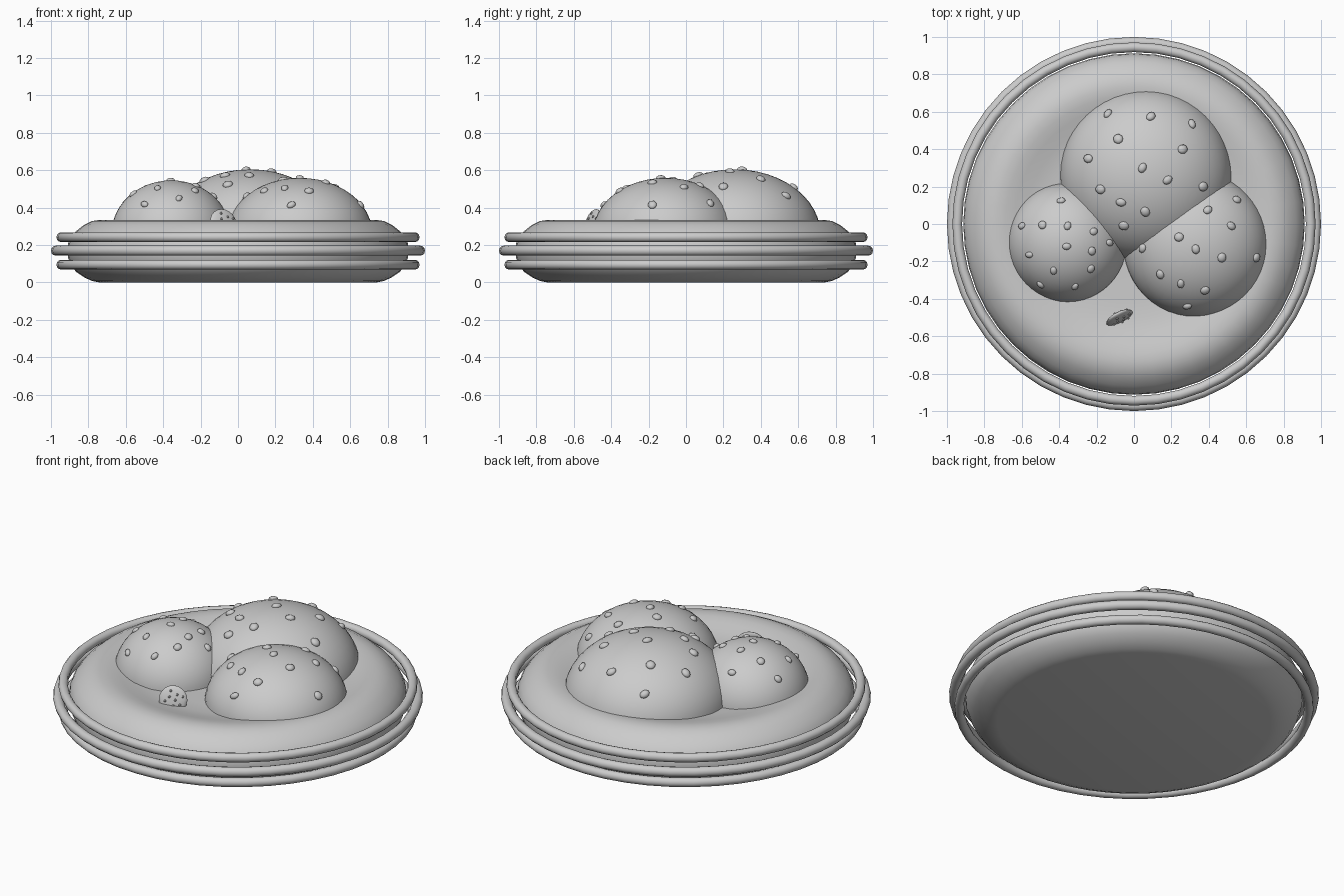
import bpy, bmesh, math, random
from mathutils import Vector, Matrix

if "Cube" in bpy.data.objects:
    bpy.data.objects.remove(bpy.data.objects["Cube"])

random.seed(4)


def finish(bm, name, angle=40):
    bmesh.ops.recalc_face_normals(bm, faces=bm.faces)
    mesh = bpy.data.meshes.new(name)
    bm.to_mesh(mesh)
    bm.free()
    obj = bpy.data.objects.new(name, mesh)
    bpy.context.collection.objects.link(obj)
    bpy.ops.object.select_all(action='DESELECT')
    obj.select_set(True)
    bpy.context.view_layer.objects.active = obj
    bpy.ops.object.shade_smooth_by_angle(angle=math.radians(angle))
    return obj


def lathe(name, profile, segments=48):
    bm = bmesh.new()
    verts = [bm.verts.new((r, 0, z)) for r, z in profile]
    edges = [bm.edges.new(pair) for pair in zip(verts, verts[1:])]
    bmesh.ops.spin(bm, geom=verts + edges, axis=(0, 0, 1), cent=(0, 0, 0),
                   angle=math.tau, steps=segments, use_duplicate=False)
    bmesh.ops.remove_doubles(bm, verts=bm.verts, dist=0.0005)
    return finish(bm, name)


def ring(name, radius, tube, z):
    pts = [(radius + tube * math.cos(i * math.tau / 12),
            z + tube * math.sin(i * math.tau / 12)) for i in range(13)]
    return lathe(name, pts)


# Rounded tray with a shallow dish in its top
lathe("tray", [(0, 0), (0.74, 0), (0.78, 0.008), (0.82, 0.026), (0.865, 0.056),
               (0.892, 0.09), (0.908, 0.13), (0.913, 0.17), (0.908, 0.21),
               (0.892, 0.243), (0.867, 0.273), (0.825, 0.307), (0.782, 0.328),
               (0.735, 0.335), (0.69, 0.331), (0.64, 0.32), (0.58, 0.303),
               (0.5, 0.289), (0.4, 0.284), (0, 0.284)])

# Three hoops around the tray
ring("lower_hoop", 0.945, 0.026, 0.095)
ring("middle_hoop", 0.973, 0.027, 0.17)
ring("upper_hoop", 0.945, 0.026, 0.242)

# Domes: centre, radius, height, and plan positions of their bumps
domes = {
    "back_dome": ((0.064, 0.26, 0.255), 0.46, 0.35,
        [(-.14, .59), (.09, .575), (.31, .535), (-.085, .455), (.26, .4),
         (-.245, .35), (.045, .3), (.18, .235), (.37, .2), (-.18, .185),
         (-.07, .115), (.06, .065), (-.055, -.01)]),
    "right_dome": ((0.33, -0.11, 0.262), 0.388, 0.297,
        [(.55, .13), (.395, .075), (.52, -.01), (.24, -.07), (.33, -.135),
         (.47, -.18), (.655, -.18), (.045, -.13), (.14, -.27), (.25, -.32),
         (.38, -.355), (.285, -.44)]),
    "left_dome": ((-0.357, -0.1, 0.262), 0.319, 0.284,
        [(-.39, .125), (-.6, -.01), (-.49, -.005), (-.355, -.01), (-.215, -.04),
         (-.13, -.1), (-.36, -.12), (-.225, -.145), (-.56, -.165), (-.23, -.24),
         (-.43, -.25), (-.5, -.325), (-.315, -.335)]),
}
for name, (c, r, h, spots) in domes.items():
    c = Vector(c)
    bm = bmesh.new()
    bmesh.ops.create_uvsphere(bm, u_segments=48, v_segments=24, radius=1,
                              matrix=Matrix.Translation(c) @ Matrix.Diagonal((r, r, h, 1)))
    # Keep only the upper half and close it underneath, inside the tray
    bmesh.ops.delete(bm, geom=[v for v in bm.verts if v.co.z < c.z - 0.001], context='VERTS')
    bmesh.ops.holes_fill(bm, edges=[e for e in bm.edges if e.is_boundary], sides=0)
    finish(bm, name)
    # Small pebbly bumps set into the dome
    bm = bmesh.new()
    for x, y in spots:
        dx, dy = x - c.x, y - c.y
        z = c.z + h * math.sqrt(max(0, 1 - (dx * dx + dy * dy) / (r * r)))
        n = Vector((dx / r**2, dy / r**2, (z - c.z) / h**2))
        turn = n.to_track_quat('Z', 'Y').to_matrix().to_4x4()
        s = 0.031 * math.sqrt(r)* 1.35
        size = Matrix.Diagonal((s * 1.0, s * random.uniform(.7, .95), s * .6, 1))
        bmesh.ops.create_icosphere(bm, subdivisions=2, radius=1,
            matrix=Matrix.Translation((x, y, z)) @ turn
            @ Matrix.Rotation(random.uniform(0, 6), 4, 'Z') @ size)
    finish(bm, name + "_bumps")

# Little tilted disc sunk edgewise in the dish, with specks on both faces
place = (Matrix.Translation((-0.078, -0.5, 0.318)) @ Matrix.Rotation(math.radians(27), 4, 'Z')
         @ Matrix.Rotation(math.radians(-18), 4, 'X'))
bm = bmesh.new()
bmesh.ops.create_uvsphere(bm, u_segments=20, v_segments=10, radius=1,
                          matrix=place @ Matrix.Diagonal((0.078, 0.02, 0.078, 1)))
for side in (-1, 1):
    for i in range(9):
        a, d = i * 2.4, 0.02 * math.sqrt(i + 0.5)
        y = side * 0.02 * math.sqrt(1 - (d / 0.078)**2)
        spot = Matrix.Translation((d * math.cos(a), y, d * math.sin(a)))
        bmesh.ops.create_icosphere(bm, subdivisions=1, radius=0.008, matrix=place @ spot)
finish(bm, "small_disc")
